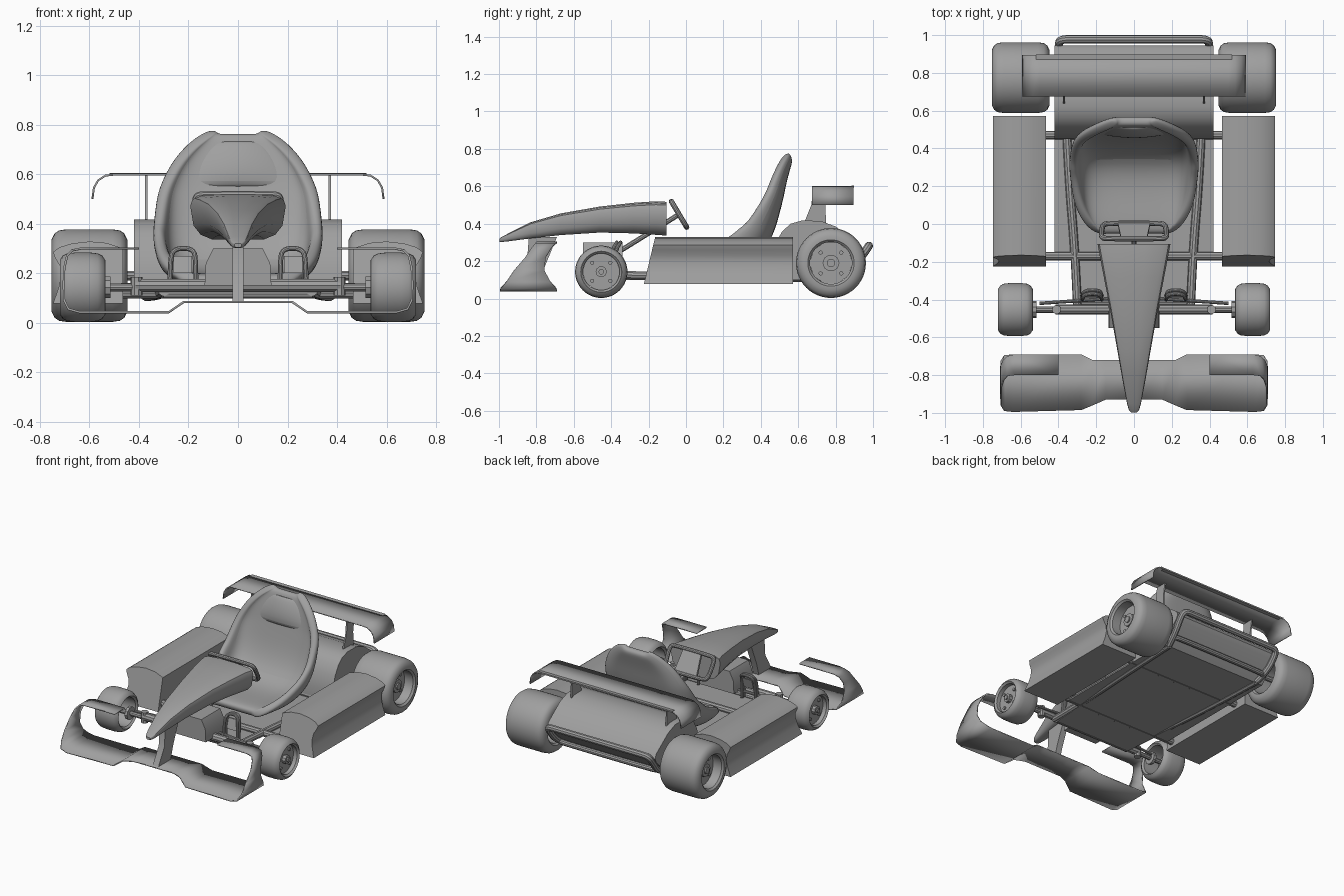
import bpy, bmesh, math
from mathutils import Vector

if "Cube" in bpy.data.objects:
    bpy.data.objects.remove(bpy.data.objects["Cube"])

grey = bpy.data.materials.new("plain_grey")
grey.use_nodes = True
colour = (0.35, 0.35, 0.35, 1)
grey.diffuse_color = colour
grey.node_tree.nodes["Principled BSDF"].inputs["Base Color"].default_value = colour
parts = []


def add(name, mesh):
    mesh.materials.clear()
    mesh.materials.append(grey)
    ob = bpy.data.objects.new(name, mesh)
    bpy.context.collection.objects.link(ob)
    parts.append(ob)
    return ob


def loft(name, rings, closed=True, caps=True, loop=False):
    """Skin a list of point rings; open rings make a sheet."""
    bm = bmesh.new()
    rows = [[bm.verts.new(p) for p in ring] for ring in rings]
    n = len(rows[0])
    pairs = list(zip(rows, rows[1:])) + ([(rows[-1], rows[0])] if loop else [])
    for a, b in pairs:
        for j in range(n if closed else n - 1):
            k = (j + 1) % n
            bm.faces.new((a[j], a[k], b[k], b[j]))
    if closed and caps:
        bm.faces.new(rows[0])
        bm.faces.new(rows[-1])
    if closed:
        bmesh.ops.recalc_face_normals(bm, faces=bm.faces)
    mesh = bpy.data.meshes.new(name)
    bm.to_mesh(mesh)
    bm.free()
    return add(name, mesh)


def prism_x(name, x0, x1, outline):
    return loft(name, [[(x, y, z) for y, z in outline] for x in (x0, x1)])


def thicken(ob, amount, offset=0):
    mod = ob.modifiers.new("thickness", "SOLIDIFY")
    mod.thickness = amount
    mod.offset = offset


def tube(name, points, r, cyclic=False):
    curve = bpy.data.curves.new(name, "CURVE")
    curve.dimensions = "3D"
    curve.bevel_depth = r
    curve.bevel_resolution = 3
    curve.use_fill_caps = True
    spline = curve.splines.new("NURBS")
    spline.points.add(len(points) - 1)
    for sp, p in zip(spline.points, points):
        sp.co = (*p, 1)
    spline.order_u = min(3, len(points))
    spline.use_endpoint_u = not cyclic
    spline.use_cyclic_u = cyclic
    spline.resolution_u = 8
    temp = bpy.data.objects.new("temp", curve)
    bpy.context.collection.objects.link(temp)
    bpy.context.view_layer.update()
    dg = bpy.context.evaluated_depsgraph_get()
    mesh = bpy.data.meshes.new_from_object(temp.evaluated_get(dg))
    bpy.data.objects.remove(temp)
    return add(name, mesh)


def mirrored(points):
    """Continue a path from the middle outwards on both sides."""
    return [(-p[0], *p[1:]) for p in reversed(points)] + points


# Wheels: tyre with an open barrel, recessed disc, hub and four bolts
def wheel(name, side, cx, cy, radius, half, rim, hub):
    edge = [(half - .012, rim), (half, rim + .012), (half, radius * .78),
            (half - .012, radius * .91), (half - .03, radius * .975), (half - .06, radius)]
    profile = edge + [(-a, r) for a, r in reversed(edge)]
    steps = 48
    angles = [math.tau * i / steps for i in range(steps)]
    loft(name + "_tyre", [[(side * (cx + a), cy + r * math.cos(t), radius + .003 + r * math.sin(t))
                           for a, r in profile] for t in angles], loop=True, caps=False)

    def axial(label, a, b, r, dy=0, dz=0):
        z = radius + .003 + dz
        tube(name + label, [(side * (cx + a), cy + dy, z), (side * (cx + b), cy + dy, z)], r)
    axial("_disc", half * .4, half * .4 + .015, rim + .004)
    axial("_hub", half * .2, half * .4 + .04, hub)
    axial("_hub_cap", half * .4, half * .4 + .05, hub * .5)
    for i in range(4):
        t = math.pi / 4 + i * math.pi / 2
        axial("_bolt", half * .4, half * .4 + .025, .011,
              rim * .7 * math.cos(t), rim * .7 * math.sin(t))


for label, s in (("right", -1), ("left", 1)):
    wheel(label + "_rear", s, .6, .775, .187, .153, .112, .045)
    wheel(label + "_front", s, .628, -.453, .14, .092, .098, .03)

    # Side pod with a concave flank
    pod = [(.465, .3), (.53, .322), (.6, .328), (.67, .32), (.72, .305), (.747, .285), (.738, .26),
           (.72, .23), (.715, .19), (.725, .14), (.747, .078), (.465, .078)]
    loft(label + "_side_pod",
         [[(s * x, -.225 + .24 * (z - .078), z) for x, z in pod],
          [(s * x, .572, z) for x, z in pod]])

    # Frame rails, steering gear and pedals
    tube(label + "_rail", [(s * .3, -.45, .13), (s * .31, -.17, .12), (s * .35, .3, .11),
                           (s * .37, .8, .11)], .023)
    tube(label + "_stub_axle", [(s * .4, -.453, .143), (s * .66, -.453, .143)], .017)
    tube(label + "_kingpin", [(s * .41, -.453, .11), (s * .41, -.453, .185)], .024)
    tube(label + "_hub_flange", [(s * .515, -.453, .143), (s * .535, -.453, .143)], .045)
    tube(label + "_tie_rod", [(s * .06, -.39, .16), (s * .5, -.42, .15)], .009)
    for shift, name in ((0, "pedal"), (.02, "pedal_guard")):
        tube(f"{label}_{name}", [(s * x, -.4 + shift + y, z) for x, y, z in
             [(.17, 0, .12), (.17, 0, .25), (.18, .03, .3), (.26, .03, .3), (.275, 0, .25),
              (.275, 0, .12)]], .01)
    prism_x(label + "_pedal_pad", s * .185, s * .26,
            [(-.39, .2), (-.38, .2), (-.36, .27), (-.37, .27)])

    # Rear wing post
    prism_x(label + "_wing_post", s * .365, s * .375,
            [(.63, .4), (.75, .38), (.745, .5), (.76, .598), (.68, .598), (.67, .5)])

# Floor and cross tubes
outline = mirrored([(.3, -.43, 0), (.32, -.16, 0), (.42, -.16, 0), (.42, .5, 0)])
loft("floor_pan", [[(x, y, z) for x, y, _ in outline] for z in (.1, .11)])
for name, y, z, x, r in (("front_axle", -.453, .15, .415, .027), ("front_cross_tube", -.43, .115, .3, .018),
                         ("middle_cross_tube", -.17, .12, .47, .023),
                         ("rear_cross_tube", .47, .12, .47, .023), ("rear_axle", .775, .19, .66, .02)):
    tube(name, [(-x, y, z), (x, y, z)], r)

# Engine cover and rear bumper
prism_x("engine_cover", -.42, .42,
        [(.45, .1), (.45, .2), (.48, .3), (.515, .36), (.56, .4), (.62, .417), (.72, .415),
         (.8, .385), (.93, .29), (.945, .26), (.93, .23), (.8, .1)])
tube("rear_bumper", mirrored([(.3, .978, .282), (.39, .978, .282), (.4, .95, .24),
                              (.39, .88, .15), (.37, .8, .11)]), .022)
tube("rear_lower_bumper", mirrored([(.33, .87, .14), (.39, .86, .14), (.38, .75, .11)]), .018)


# Wings: sheets following stations of x, z, front y and back y
def wing(name, stations, amount):
    ob = loft(name, [[(x, a, z), (x, b, z)] for x, z, a, b in mirrored(stations)], closed=False)
    thicken(ob, amount)


wing("front_wing", [(.05, .083, -.93, -.72), (.15, .083, -.93, -.72), (.22, .083, -.96, -.72),
                    (.28, .042, -.985, -.69), (.64, .042, -.995, -.69), (.685, .055, -.99, -.695),
                    (.702, .09, -.96, -.725), (.704, .15, -.92, -.757), (.702, .22, -.86, -.75),
                    (.69, .27, -.825, -.72), (.67, .292, -.805, -.7), (.63, .3, -.8, -.69),
                    (.4, .3, -.8, -.69)], .009)
wing("rear_wing", [(.5, .598, .675, .895), (.535, .594, .675, .895), (.565, .575, .675, .895),
                   (.582, .545, .675, .895), (.588, .5, .675, .895)], .008)
prism_x("rear_wing_lip", -.52, .52, [(.87, .594), (.897, .594), (.897, .604), (.87, .602)])

# Nose strut, nose cone and footwell
prism_x("nose_strut", -.022, .022, [(-.92, .08), (-.78, .08), (-.755, .17), (-.69, .33),
                                    (-.84, .33), (-.85, .2)])
section = mirrored([(.3, 1), (.8, .96), (.95, .9), (1, .75), (.93, .32), (.78, .12), (.55, .02)])
rings = []
for y, w, top, low in ((-.998, .014, .32, .303), (-.985, .027, .33, .302), (-.95, .037, .348, .305),
                       (-.83, .06, .408, .32), (-.67, .088, .455, .337), (-.46, .125, .492, .35),
                       (-.28, .16, .512, .345), (-.16, .183, .52, .337), (-.105, .193, .517, .333)):
    rings.append([(w * u, y, low + (top - low) * v) for u, v in section])
loft("nose_cone", rings)
loft("footwell_box", [[(-w, -.55, z), (w, -.55, z), (w, -.34, z), (-w, -.34, z)]
                      for w, z in ((.135, .15), (.13, .24), (.1, .3))])

# Steering wheel on its tilted plane, and column
centre = Vector((0, -.037, .45))
slope = Vector((0, -.51, .86))
normal = Vector((0, -.86, -.51))
tube("steering_rim", [centre + Vector((a * .172, 0, 0)) + slope * b * .08
                      for a, b in ((-.8, 1), (.8, 1), (1, .9), (1, 0), (.95, -.9), (.7, -1),
                                   (-.7, -1), (-.95, -.9), (-1, 0), (-1, .9))], .014, True)
loft("steering_centre", [[centre + Vector((a, 0, 0)) + slope * b + normal * d
                          for a, b in ((-.085, -.07), (.085, -.07), (.07, .07), (-.07, .07))]
                         for d in (-.008, .008)])
tube("steering_column", [centre, (0, -.36, .25)], .014)

# Bucket seat: stations of y, z, half width, bolster height and bolster angle
rows = []
for y, z, w, h, angle in ((-.06, .18, .14, 0, 90), (-.02, .2, .2, .015, 90), (.1, .195, .26, .08, 90),
                          (.24, .195, .275, .14, 92), (.35, .24, .282, .16, 115),
                          (.42, .36, .28, .11, 155), (.455, .5, .27, .065, 165),
                          (.47, .56, .25, .05, 165), (.485, .64, .212, .035, 165),
                          (.508, .72, .145, .02, 165), (.522, .77, .075, 0, 165)):
    t = math.radians(angle)
    row = []
    for i in range(-6, 7):
        u = i / 6
        lift = h * abs(u) ** 4
        row.append((w * math.sin(u * math.pi / 2) * (1 + .06 * abs(u)),
                    y + lift * math.cos(t), z + lift * math.sin(t)))
    rows.append(row)
seat = loft("seat", rows, closed=False)
thicken(seat, .055, -1)
seat.modifiers.new("smooth", "SUBSURF").levels = 2
seat.modifiers["smooth"].render_levels = 2
pad = loft("headrest_pad", [[(w * u, y - d * (1 - u * u), z) for u in
                             [i / 5 for i in range(-5, 6)]]
                            for y, z, w, d in ((.48, .54, .2, 0), (.475, .56, .2, .025),
                                               (.49, .65, .17, .03), (.515, .74, .09, .012))],
           closed=False)
thicken(pad, .02, -1)
pad.modifiers.new("smooth", "SUBSURF").levels = 2

# Smooth shading with crisp edges
bpy.ops.object.select_all(action="DESELECT")
for ob in parts:
    ob.select_set(True)
bpy.context.view_layer.objects.active = seat
bpy.ops.object.shade_smooth_by_angle(angle=math.radians(35))
